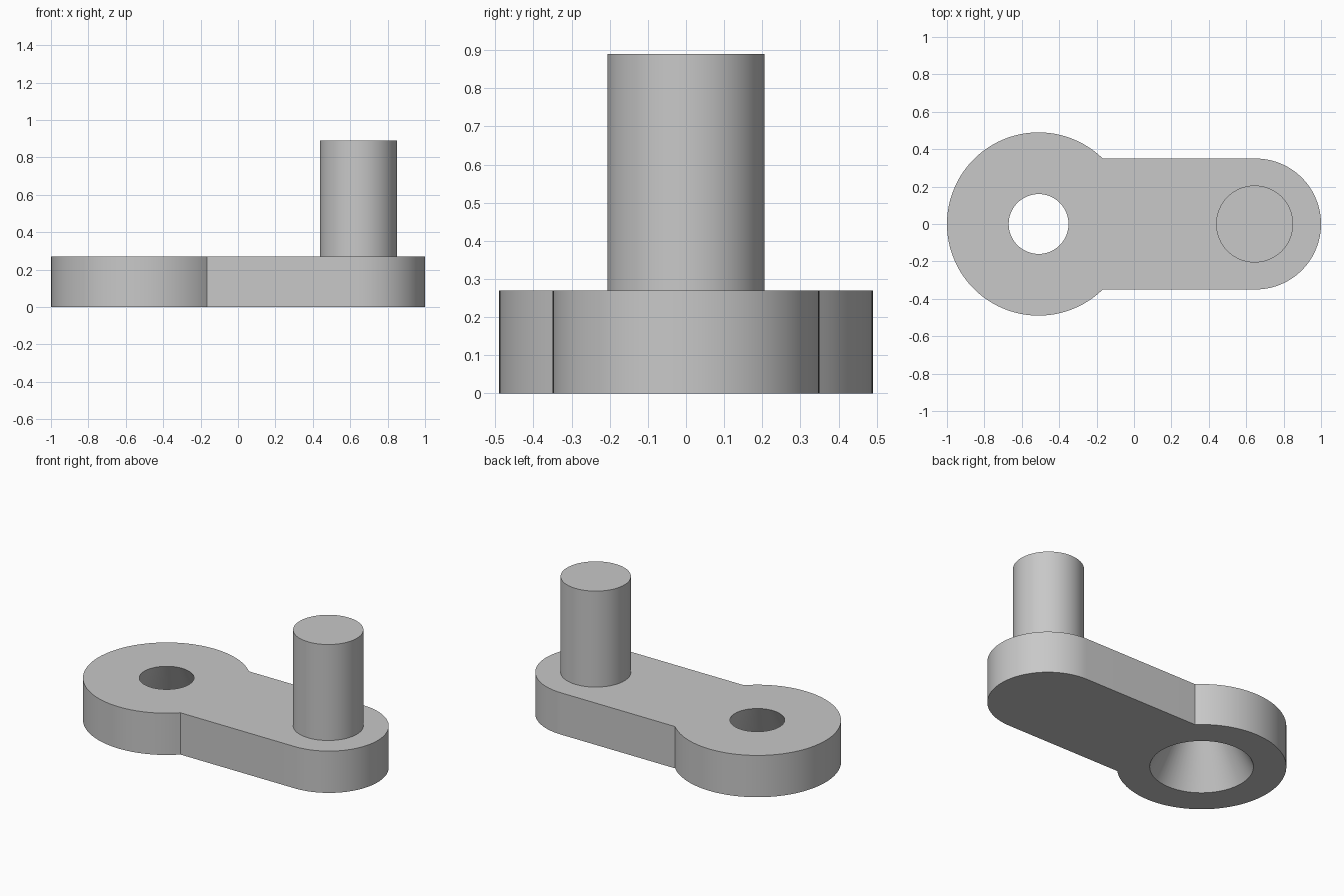
import bpy, bmesh
from math import sin, cos, pi, asin, radians

cube = bpy.data.objects.get("Cube")
if cube:
    bpy.data.objects.remove(cube, do_unlink=True)

BIG_X, BIG_R = -0.51, 0.49      # round boss with the hole
END_X, END_R = 0.65, 0.35       # rounded arm end
THICK = 0.27
HOLE_TOP, HOLE_BOTTOM = 0.16, 0.30
PIN_X, PIN_R, PIN_TOP = 0.645, 0.206, 0.89

# Material
steel = bpy.data.materials.new("plain grey")
steel.use_nodes = True
grey = (0.58, 0.58, 0.58, 1.0)
steel.diffuse_color = grey
steel.node_tree.nodes["Principled BSDF"].inputs["Base Color"].default_value = grey


def arc(cx, r, a0, a1, n):
    """Points on an arc about (cx, 0), both ends included."""
    return [(cx + r * cos(a0 + (a1 - a0) * i / n), r * sin(a0 + (a1 - a0) * i / n))
            for i in range(n + 1)]


def finish(obj):
    obj.data.materials.append(steel)
    bpy.ops.object.select_all(action='DESELECT')
    obj.select_set(True)
    bpy.context.view_layer.objects.active = obj
    bpy.ops.object.shade_smooth_by_angle(angle=radians(30))


def add_ring(bm, points, z):
    verts = [bm.verts.new((x, y, z)) for x, y in points]
    edges = [bm.edges.new((v, verts[i - 1])) for i, v in enumerate(verts)]
    return verts, edges


# Link plate: big disc joined to a round-ended arm, with a tapered hole
join = asin(END_R / BIG_R)
outline = (arc(BIG_X, BIG_R, join, 2 * pi - join, 72)
           + arc(END_X, END_R, -pi / 2, pi / 2, 48))
bm = bmesh.new()
levels = []
for z, hole_r in ((0, HOLE_BOTTOM), (THICK, HOLE_TOP)):
    outer, outer_edges = add_ring(bm, outline, z)
    hole, hole_edges = add_ring(bm, arc(BIG_X, hole_r, 0, 2 * pi, 64)[:-1], z)
    bmesh.ops.triangle_fill(bm, use_beauty=True, edges=outer_edges + hole_edges)
    levels.append((outer, hole))
# Outer wall and hole wall
for low, high in zip(*levels):
    for i in range(len(low)):
        bm.faces.new((low[i - 1], low[i], high[i], high[i - 1]))
bmesh.ops.recalc_face_normals(bm, faces=bm.faces)
mesh = bpy.data.meshes.new("link_plate")
bm.to_mesh(mesh)
bm.free()
plate = bpy.data.objects.new("link_plate", mesh)
bpy.context.collection.objects.link(plate)
finish(plate)

# Upright pin, seated slightly into the plate
base = THICK - 0.05
bpy.ops.mesh.primitive_cylinder_add(vertices=64, radius=PIN_R, depth=PIN_TOP - base,
                                    location=(PIN_X, 0, (PIN_TOP + base) / 2))
pin = bpy.context.object
pin.name = pin.data.name = "pin"
finish(pin)
